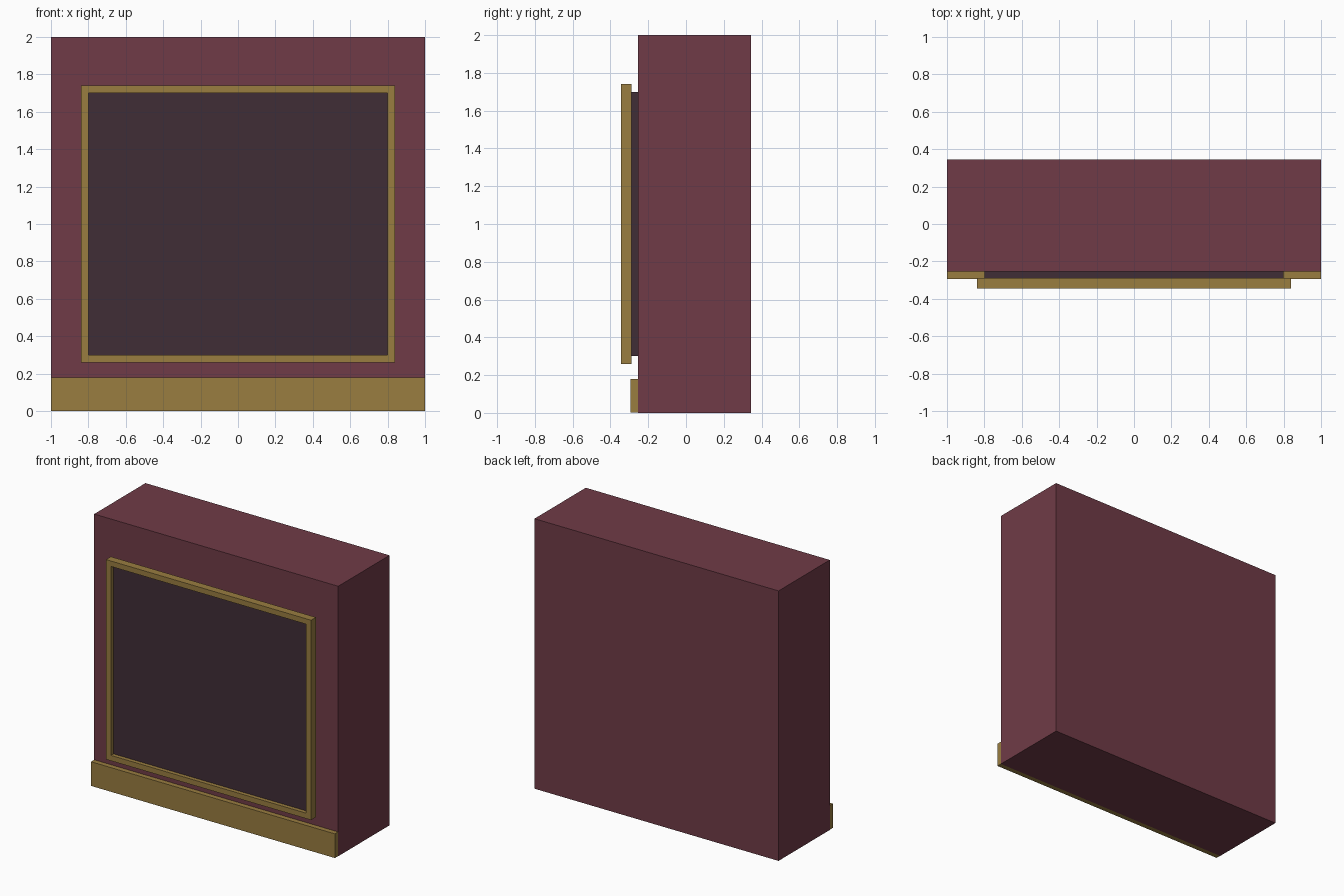
import bpy, bmesh

if "Cube" in bpy.data.objects:
    bpy.data.objects.remove(bpy.data.objects["Cube"])


def material(name, rgb):
    m = bpy.data.materials.new(name)
    m.diffuse_color = (*rgb, 1.0)
    m.use_nodes = True
    m.node_tree.nodes["Principled BSDF"].inputs["Base Color"].default_value = m.diffuse_color
    return m


maroon = material("maroon", (0.162, 0.044, 0.063))
gold = material("antique gold", (0.319, 0.205, 0.051))
dark = material("dark plum", (0.051, 0.026, 0.037))


def finish(name, bm, mat):
    bmesh.ops.recalc_face_normals(bm, faces=bm.faces)
    mesh = bpy.data.meshes.new(name)
    bm.to_mesh(mesh)
    bm.free()
    mesh.materials.append(mat)
    bpy.context.collection.objects.link(bpy.data.objects.new(name, mesh))


def box(name, x, y, z, mat):
    """Box from (min, max) ranges on each axis."""
    bm = bmesh.new()
    bmesh.ops.create_cube(bm, size=1)
    for v in bm.verts:
        v.co = [r[0] if c < 0 else r[1] for c, r in zip(v.co, (x, y, z))]
    finish(name, bm, mat)


def frame(name, half_width, y, z, border, mat):
    """Rectangular ring: four mitred bars around an opening."""
    bm = bmesh.new()
    loops = []
    for depth in y:
        for b in (0, border):
            w, lo, hi = half_width - b, z[0] + b, z[1] - b
            loops.append([bm.verts.new((px, depth, pz)) for px, pz in
                          ((-w, lo), (w, lo), (w, hi), (-w, hi))])
    front_out, front_in, back_out, back_in = loops
    for a, b in ((front_out, front_in), (front_in, back_in),
                 (back_in, back_out), (back_out, front_out)):
        for i in range(4):
            j = (i + 1) % 4
            bm.faces.new((a[i], a[j], b[j], b[i]))
    finish(name, bm, mat)


# Main cabinet block
box("body", (-1, 1), (-0.255, 0.345), (0, 2), maroon)

# Kick plinth, a hair inside the body so the shared sides stay clean
box("plinth", (-0.999, 0.999), (-0.293, 0.307), (0.001, 0.18), gold)

# Dark panel with its raised gold frame
box("panel", (-0.8, 0.8), (-0.315, -0.25), (0.3, 1.7), dark)
frame("panel_frame", 0.84, (-0.345, -0.288), (0.26, 1.74), 0.04, gold)
